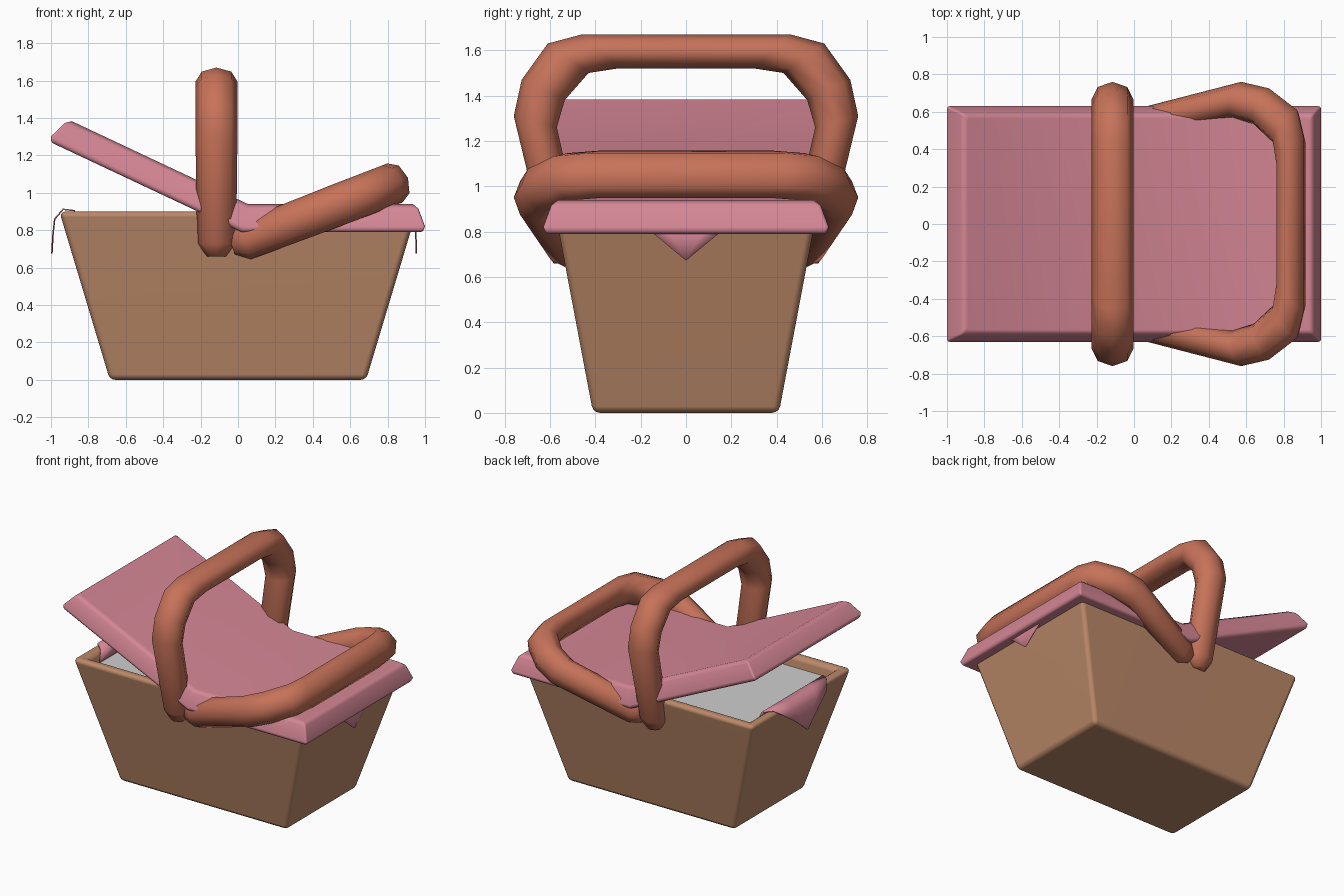
import bpy
import bmesh
from math import radians, tan, cos, sin, pi
from mathutils import Vector, Matrix

cube = bpy.data.objects.get("Cube")
if cube:
    bpy.data.objects.remove(cube, do_unlink=True)


def material(name, rgb):
    mat = bpy.data.materials.new(name)
    mat.use_nodes = True
    mat.diffuse_color = (*rgb, 1)
    bsdf = mat.node_tree.nodes["Principled BSDF"]
    bsdf.inputs["Base Color"].default_value = (*rgb, 1)
    bsdf.inputs["Roughness"].default_value = 0.7
    return mat


BROWN = material("basket brown", (0.50, 0.25, 0.14))
PINK = material("cloth pink", (0.66, 0.24, 0.30))
RUST = material("handle rust", (0.57, 0.17, 0.10))
GREY = material("lining grey", (0.62, 0.62, 0.62))


def finish(bm, name, mat):
    bmesh.ops.recalc_face_normals(bm, faces=bm.faces)
    mesh = bpy.data.meshes.new(name)
    bm.to_mesh(mesh)
    bm.free()
    mesh.materials.append(mat)
    mesh.shade_smooth()
    obj = bpy.data.objects.new(name, mesh)
    bpy.context.scene.collection.objects.link(obj)
    return obj


def loft(rings, closed=True):
    """Join successive rings of points with quads."""
    bm = bmesh.new()
    loops = [[bm.verts.new(p) for p in ring] for ring in rings]
    n = len(rings[0])
    for a, b in zip(loops, loops[1:]):
        for i in range(n if closed else n - 1):
            j = (i + 1) % n
            bm.faces.new((a[i], a[j], b[j], b[i]))
    return bm, loops


def soften(obj, width, angle, segments):
    bev = obj.modifiers.new("rounded edges", "BEVEL")
    bev.width = width
    bev.segments = segments
    bev.limit_method = "ANGLE"
    bev.angle_limit = radians(angle)
    obj.modifiers.new("clean shading", "WEIGHTED_NORMAL").keep_sharp = True


def rect(hx, hy, z):
    return [(-hx, -hy, z), (hx, -hy, z), (hx, hy, z), (-hx, hy, z)]


# Tapered basket with a hollow top
bm, loops = loft([rect(0.685, 0.41, 0), rect(0.955, 0.58, 0.9),
                  rect(0.875, 0.505, 0.9), rect(0.83, 0.48, 0.74)])
bm.faces.new(loops[0])
bm.faces.new(loops[-1])
soften(finish(bm, "basket", BROWN), 0.03, 30, 3)

# Lining that fills the basket opening
bm, loops = loft([rect(0.85, 0.485, 0.80), rect(0.86, 0.495, 0.825)])
bm.faces.new(loops[0])
bm.faces.new(loops[-1])
finish(bm, "lining", GREY).data.shade_flat()

# Lid: one chamfered slab, folded up on its right half
TILT = radians(25.2)
HINGE = Vector((0.02, 0, 0.79))
fold = Matrix.Rotation(TILT, 3, "Y")


def lid_ring(inset, h):
    y = 0.63 - inset
    far = Vector((-1.14 + inset, 0, h))
    far = HINGE + fold @ far
    mid = HINGE + Vector((h * tan(TILT / 2), 0, h))
    near = Vector((1.0 - inset, 0, HINGE.z + h))
    pts = [far, mid, near]
    return ([p + Vector((0, -y, 0)) for p in pts]
            + [p + Vector((0, y, 0)) for p in reversed(pts)])


bm, loops = loft([lid_ring(i, h) for i, h in
                  ((0.012, 0), (0, 0.03), (0.035, 0.125), (0.065, 0.15))])
for r in (loops[0], loops[-1]):
    bm.faces.new((r[0], r[1], r[4], r[5]))
    bm.faces.new((r[1], r[2], r[3], r[4]))
soften(finish(bm, "folding_lid", PINK), 0.012, 50, 2)

# Handles: chunky arches, each ring set by outer (y, z), inner (y, z), half width
ARCH = [((0.585, 0.66), (0.50, 0.66), 0.05),
        ((0.62, 0.73), (0.45, 0.73), 0.105),
        ((0.76, 1.31), (0.57, 1.26), 0.112),
        ((0.725, 1.47), (0.535, 1.38), 0.112),
        ((0.61, 1.63), (0.43, 1.50), 0.112),
        ((0.46, 1.67), (0.30, 1.52), 0.112)]
SIDES = 8


def arch_ring(outer, inner, half, side):
    o = Vector((0, outer[0] * side, outer[1]))
    i = Vector((0, inner[0] * side, inner[1]))
    mid, arm = (o + i) / 2, (o - i) / 2
    return [mid + arm * cos(a) + Vector((half * sin(a), 0, 0))
            for a in (2 * pi * k / SIDES for k in range(SIDES))]


def handle(name, x, lean):
    rings = [arch_ring(*r, 1) for r in ARCH]
    rings += [arch_ring(*r, -1) for r in reversed(ARCH)]
    bm, loops = loft(rings)
    bm.faces.new(loops[0])
    bm.faces.new(loops[-1])
    pivot = Vector((0, 0, 0.75))
    bmesh.ops.rotate(bm, verts=bm.verts, cent=pivot,
                     matrix=Matrix.Rotation(lean, 3, "Y"))
    bmesh.ops.translate(bm, verts=bm.verts, vec=(x, 0, 0))
    finish(bm, name, RUST)


handle("raised_handle", -0.115, 0)
handle("lowered_handle", 0.05, radians(69))


# Cloth corners draped over each end of the rim
def cloth(name, side, reach):
    path = [(0.855, 0.83, 0.40), (0.875, 0.905, 0.36), (0.935, 0.912, 0.31),
            (0.935 + reach * 0.75, 0.86, 0.24),
            (0.935 + reach * 0.9, 0.78, 0.13),
            (0.935 + reach, 0.675, 0.004)]
    rows = [[(side * x, w * t / 2, z) for t in range(-2, 3)]
            for x, z, w in path]
    bm, _ = loft(rows, closed=False)
    obj = finish(bm, name, PINK)
    solid = obj.modifiers.new("cloth thickness", "SOLIDIFY")
    solid.thickness = 0.008
    solid.offset = 0


cloth("right_cloth_corner", -1, 0.06)
cloth("left_cloth_corner", 1, 0.018)
